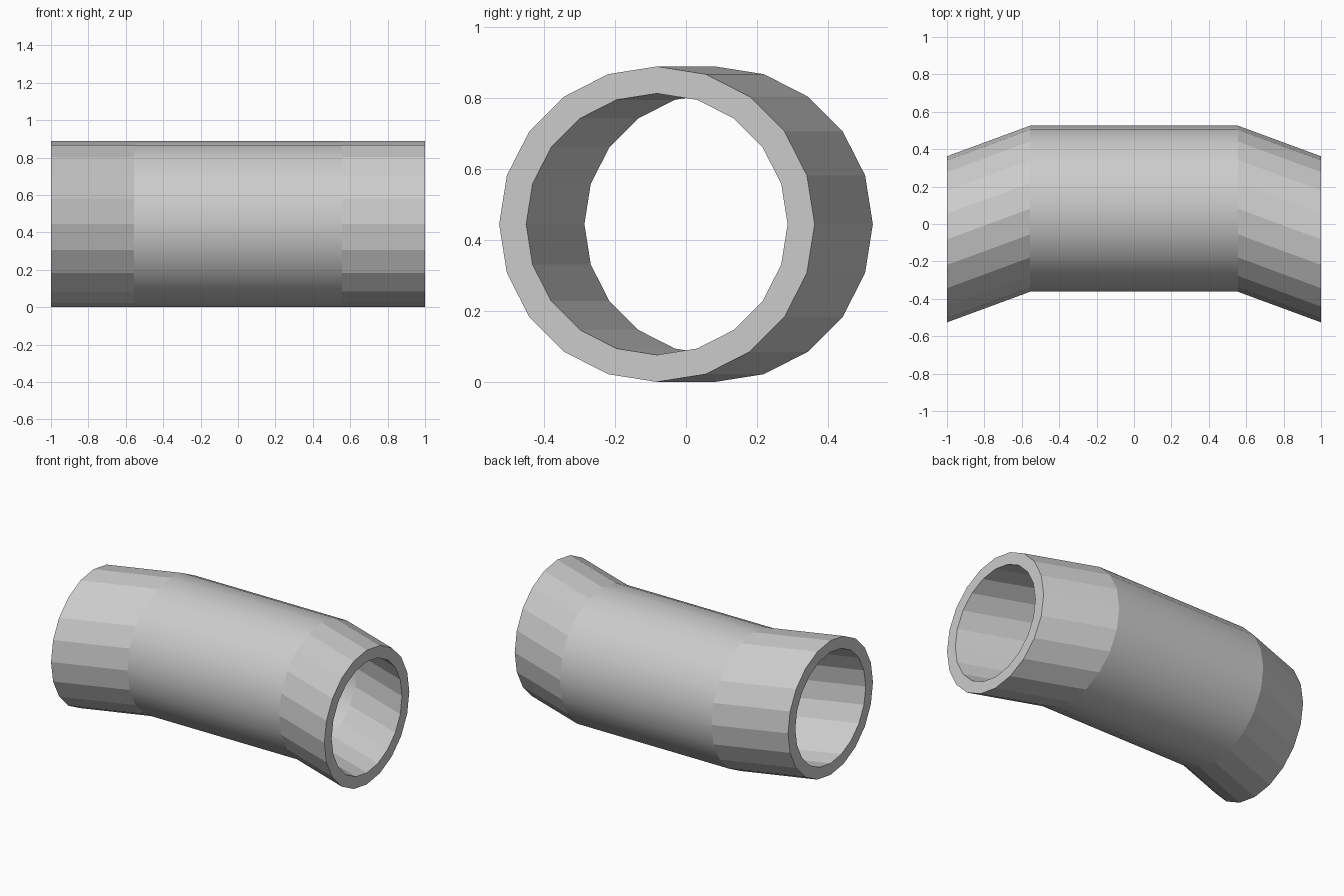
import bpy, bmesh
from math import cos, sin, tau

if "Cube" in bpy.data.objects:
    bpy.data.objects.remove(bpy.data.objects["Cube"])

SIDES, R_OUT, R_IN, ZC = 20, 0.444, 0.368, 0.444
STATIONS = [(-1, -0.082), (-0.555, 0.082), (0.555, 0.082), (1, -0.082)]  # (x, centre y)

bm = bmesh.new()


def ring(x, yc, r):
    return [bm.verts.new((x, yc + r * cos(tau * i / SIDES), ZC + r * sin(tau * i / SIDES)))
            for i in range(SIDES)]


def bridge(a, b, smooth=False):
    for i in range(SIDES):
        j = (i + 1) % SIDES
        bm.faces.new((a[i], a[j], b[j], b[i])).smooth = smooth


# Outer and inner walls: smooth middle, faceted slanted ends
outer = [ring(x, y, R_OUT) for x, y in STATIONS]
inner = [ring(x, y, R_IN) for x, y in STATIONS]
for k in range(3):
    bridge(outer[k], outer[k + 1], k == 1)
    bridge(inner[k + 1], inner[k], k == 1)

# Flat rims at both open ends
bridge(inner[0], outer[0])
bridge(outer[3], inner[3])
bmesh.ops.recalc_face_normals(bm, faces=bm.faces)

# Keep the bend and rim edges crisp
for e in bm.edges:
    a, b = e.verts
    if abs(a.co.x - b.co.x) < 1e-5:
        e.smooth = False

mesh = bpy.data.meshes.new("bent_pipe")
bm.to_mesh(mesh)
bm.free()
pipe = bpy.data.objects.new("bent_pipe", mesh)
bpy.context.collection.objects.link(pipe)
